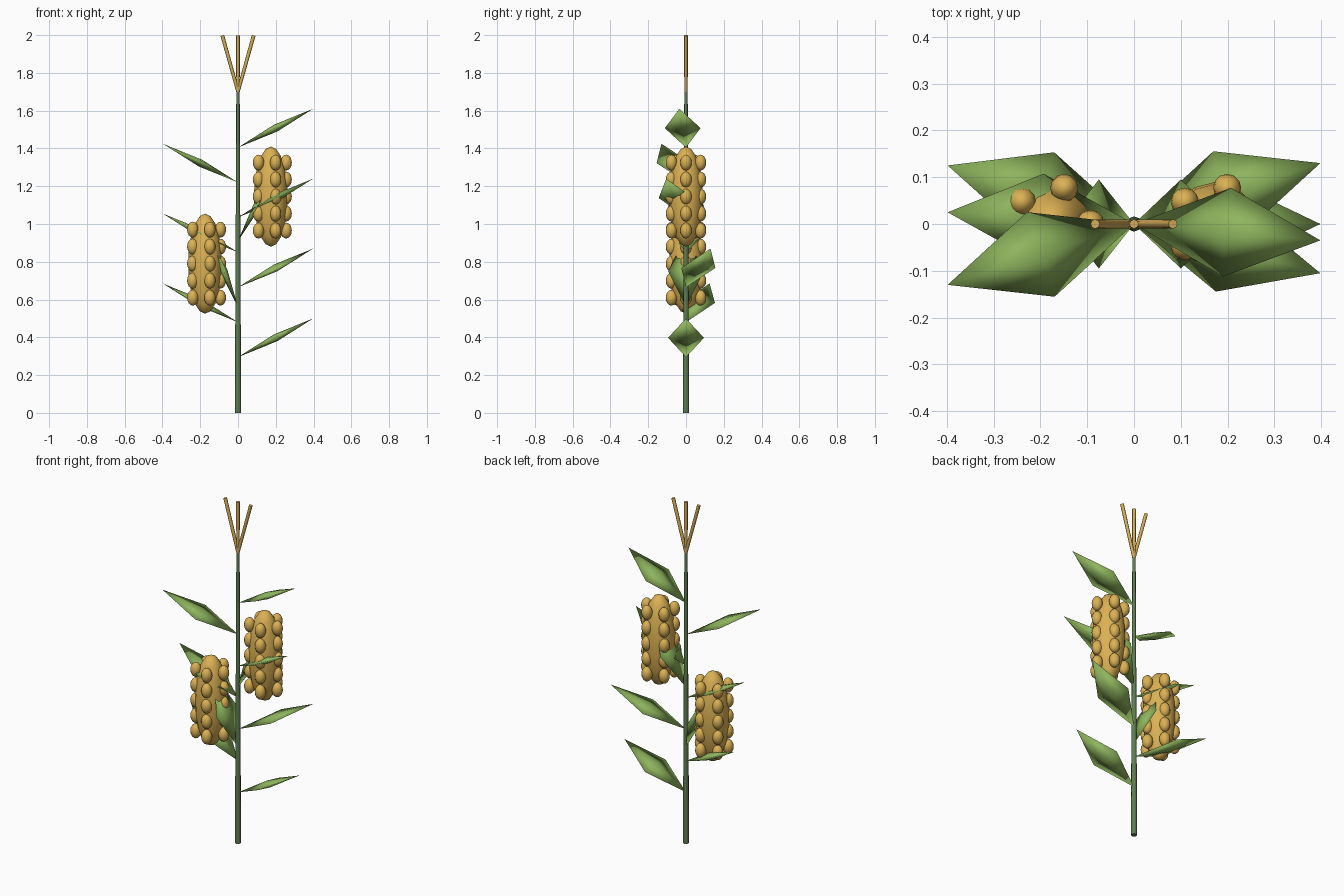
import bpy
import bmesh
import math
from mathutils import Vector, Matrix

cube = bpy.data.objects.get("Cube")
if cube:
    bpy.data.objects.remove(cube, do_unlink=True)


def material(name, rgb):
    mat = bpy.data.materials.new(name)
    mat.use_nodes = True
    mat.diffuse_color = (*rgb, 1)
    mat.node_tree.nodes["Principled BSDF"].inputs["Base Color"].default_value = (*rgb, 1)
    return mat


STALK = material("stalk green", (0.11, 0.21, 0.08))
LEAF = material("leaf green", (0.27, 0.46, 0.11))
GOLD = material("kernel gold", (0.71, 0.44, 0.09))
STRAW = material("tassel straw", (0.68, 0.42, 0.10))


def finish(bm, name, mat, sharp_angle=None):
    """Turn a bmesh into a shaded object with one material."""
    bmesh.ops.recalc_face_normals(bm, faces=bm.faces)
    mesh = bpy.data.meshes.new(name)
    bm.to_mesh(mesh)
    bm.free()
    mesh.materials.append(mat)
    obj = bpy.data.objects.new(name, mesh)
    bpy.context.collection.objects.link(obj)
    bpy.ops.object.select_all(action="DESELECT")
    obj.select_set(True)
    bpy.context.view_layer.objects.active = obj
    if sharp_angle:
        bpy.ops.object.shade_smooth_by_angle(angle=math.radians(sharp_angle))
    else:
        bpy.ops.object.shade_smooth()
    return obj


def rod(bm, start, end, r1, r2, sides):
    start, end = Vector(start), Vector(end)
    axis = end - start
    turn = axis.to_track_quat("Z", "Y").to_matrix().to_4x4()
    bmesh.ops.create_cone(bm, cap_ends=True, segments=sides, radius1=r1, radius2=r2,
                          depth=axis.length,
                          matrix=Matrix.Translation((start + end) / 2) @ turn)


def ellipsoid(bm, centre, radii, segments, rings):
    bmesh.ops.create_uvsphere(bm, u_segments=segments, v_segments=rings, radius=1,
                              matrix=Matrix.Translation(centre) @ Matrix.Diagonal((*radii, 1)))


def leaf(name, base, tip, half_width=0.095, half_thick=0.02):
    """Flattened, softly shaded diamond running from base to tip."""
    base, tip = Vector(base), Vector(tip)
    along = (tip - base).normalized()
    side = Vector((0, 0, 1)).cross(along).normalized()
    normal = along.cross(side)
    mid = (base + tip) / 2
    bm = bmesh.new()
    ends = [bm.verts.new(base), bm.verts.new(tip)]
    ring = [bm.verts.new(mid + offset) for offset in (
        side * half_width, normal * half_thick, -side * half_width, -normal * half_thick)]
    for end in ends:
        for i in range(4):
            bm.faces.new((end, ring[i], ring[(i + 1) % 4]))
    finish(bm, name, LEAF)


# Stalk: six stepped segments, thinner towards the top
bm = bmesh.new()
step = 0.285
for i in range(6):
    radius = 0.0165 - 0.0013 * i
    rod(bm, (0, 0, i * step), (0, 0, (i + 1) * step), radius, radius - 0.001, 8)
finish(bm, "stalk", STALK, 50)

# Tassel: three straight spikes in a fan
bm = bmesh.new()
for x in (-0.083, 0, 0.083):
    rod(bm, (0, 0, 1.7), (x, 0, 1.998), 0.009, 0.01, 8)
finish(bm, "tassel", STRAW, 50)

# Long leaves alternate up the stalk
tip_sway = (0, 0.125, 0.13, 0.025, -0.105, -0.13, -0.035)
for i, y in enumerate(tip_sway):
    direction = 1 if i % 2 == 0 else -1
    z = 0.295 + 0.185 * i
    leaf(f"leaf_{i + 1}", (0, 0, z), (direction * 0.398, y, z + 0.205))

# Ears: a soft core studded with kernels, each with a steep husk leaf
for name, x, z in (("right", -0.174, 0.79), ("left", 0.174, 1.145)):
    bm = bmesh.new()
    ellipsoid(bm, (x, 0, z), (0.09, 0.09, 0.265), 12, 10)
    finish(bm, f"{name}_ear_core", GOLD)
    bm = bmesh.new()
    for row in range(5):
        for column in range(5):
            angle = math.tau * column / 5
            centre = (x + 0.081 * math.cos(angle), 0.081 * math.sin(angle),
                      z + 0.09 * (row - 2))
            ellipsoid(bm, centre, (0.03, 0.03, 0.042), 12, 8)
    finish(bm, f"{name}_ear_kernels", GOLD)

leaf("right_husk", (0, 0, 0.56), (-0.15, 0, 0.94))
leaf("left_husk", (0, 0, 0.91), (0.2, 0, 1.28))
